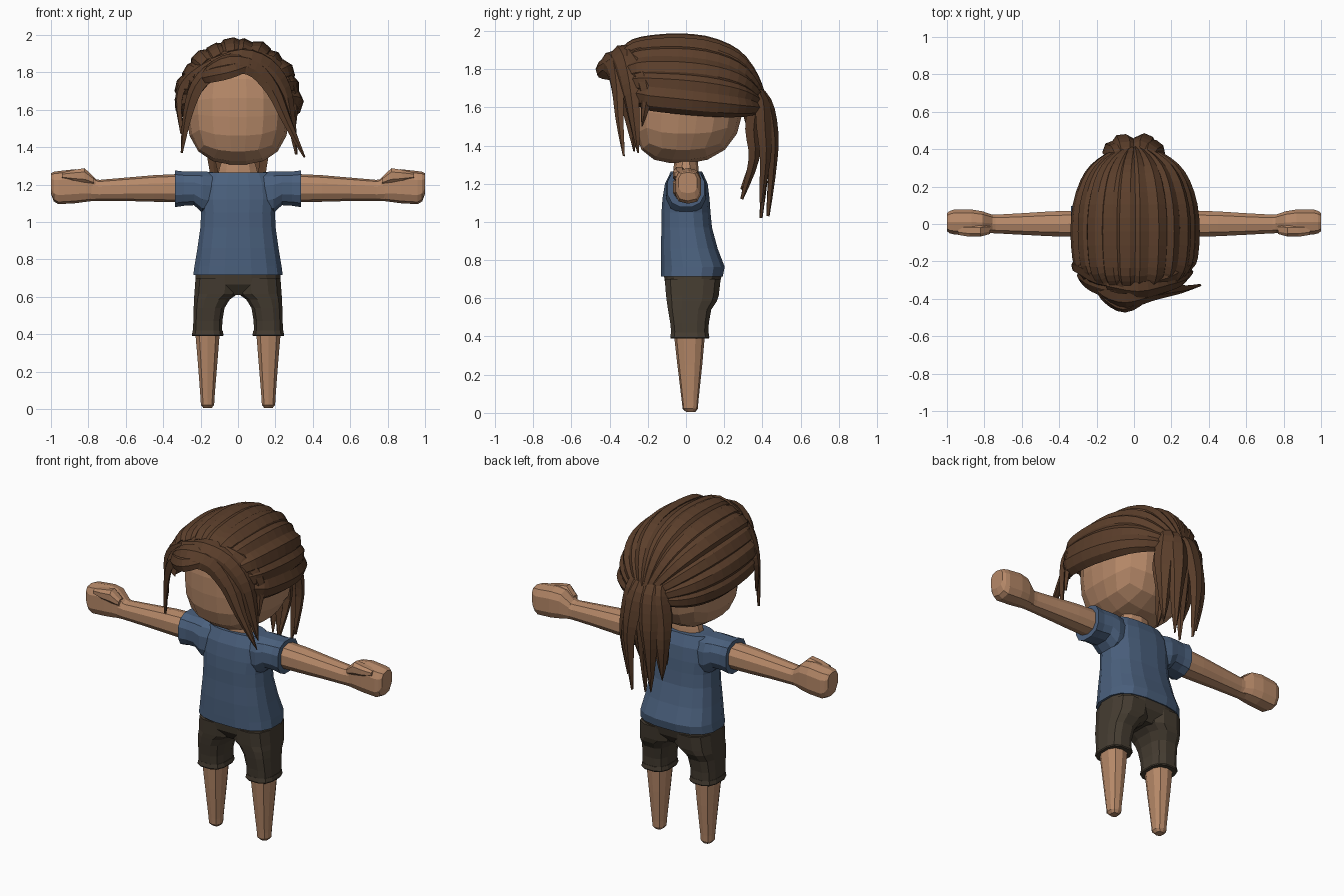
import bpy, bmesh, math
from mathutils import Vector


def material(name, rgb):
    m = bpy.data.materials.new(name)
    m.diffuse_color = (*rgb, 1)
    return m


SKIN = material("skin", (0.47, 0.25, 0.14))
SHIRT = material("blue_cloth", (0.069, 0.117, 0.205))
SHORTS = material("dark_cloth", (0.060, 0.046, 0.031))
HAIR = material("brown_hair", (0.105, 0.049, 0.024))


def finish(name, bm, mat, mirror=False):
    bmesh.ops.recalc_face_normals(bm, faces=bm.faces)
    me = bpy.data.meshes.new(name)
    bm.to_mesh(me)
    bm.free()
    me.materials.append(mat)
    ob = bpy.data.objects.new(name, me)
    bpy.context.collection.objects.link(ob)
    if mirror:
        ob.modifiers.new("Mirror", 'MIRROR').use_mirror_merge = False
    return ob


def skin_rings(bm, rings):
    """Join rings of points with quads and close both ends."""
    vs = [[bm.verts.new(p) for p in r] for r in rings]
    n = len(vs[0])
    for a, b in zip(vs, vs[1:]):
        for i in range(n):
            j = (i + 1) % n
            bm.faces.new((a[i], a[j], b[j], b[i]))
    bm.faces.new(vs[0])
    bm.faces.new(vs[-1])


def loft(name, mat, axis, rings, n=12, power=2.6, mirror=False):
    """Each ring: position on the axis, then low/high limits of the other two axes."""
    out = []
    for t, a0, a1, b0, b1 in rings:
        ring = []
        for i in range(n):
            ang = 2 * math.pi * (i + 0.5) / n
            c, s = math.cos(ang), math.sin(ang)
            c = math.copysign(abs(c) ** (2 / power), c)
            s = math.copysign(abs(s) ** (2 / power), s)
            a = (a0 + a1) / 2 + c * (a1 - a0) / 2
            b = (b0 + b1) / 2 + s * (b1 - b0) / 2
            ring.append((a, b, t) if axis == 'z' else (t, a, b))
        out.append(ring)
    bm = bmesh.new()
    skin_rings(bm, out)
    return finish(name, bm, mat, mirror)


def smooth_path(pts, steps):
    """Catmull-Rom points through the given path."""
    p = [Vector(q) for q in pts]
    p = [2 * p[0] - p[1]] + p + [2 * p[-1] - p[-2]]
    out = []
    for k in range(1, len(p) - 2):
        a, b, c, d = p[k - 1:k + 3]
        for s in range(steps):
            t = s / steps
            out.append(0.5 * (2 * b + (c - a) * t + (2 * a - 5 * b + 4 * c - d) * t * t
                              + (3 * b - a - 3 * c + d) * t ** 3))
    return out + [p[-2]]


def lock(bm, pts, width, thick, centre, start=0.5, tip=0.04, steps=3, twist=0.0):
    """One flattened tapering lock of hair, its broad side facing away from centre."""
    path = smooth_path(pts, steps)
    m = len(path) - 1
    rings = []
    for k, p in enumerate(path):
        u = k / m
        tan = (path[min(k + 1, m)] - path[max(k - 1, 0)]).normalized()
        side = tan.cross(p - Vector(centre)).normalized()
        nor = side.cross(tan).normalized()
        side = side * math.cos(twist) + nor * math.sin(twist)
        nor = side.cross(tan).normalized()
        if u < 0.35:
            f = start + (1 - start) * math.sin(u / 0.35 * math.pi / 2)
        else:
            f = tip + (1 - tip) * max(0, math.cos((u - 0.35) / 0.65 * math.pi / 2)) ** 0.8
        w, h = width * f, thick * (0.3 + 0.7 * f)
        rings.append([p + side * w * a + nor * h * b for a, b in
                      ((1, -0.3), (0.5, 0.75), (-0.35, 1), (-1, -0.1), (-0.4, -0.6), (0.5, -0.6))])
    skin_rings(bm, rings)


# Head: rounded block, flatter face, chin pushed forward
bm = bmesh.new()
bmesh.ops.create_cube(bm, size=2)
bmesh.ops.subdivide_edges(bm, edges=bm.edges[:], cuts=4, use_grid_fill=True)
for v in bm.verts:
    q = Vector([math.tan(c * math.pi / 4.4) for c in v.co])
    q /= sum(abs(c) ** 2.6 for c in q) ** (1 / 2.6)
    low = max(0, -q.z)
    v.co = (q.x * 0.278, 0.012 + q.y * 0.285 - 0.045 * low ** 2, 1.613 + q.z * 0.308)
finish("head", bm, SKIN)

# Neck
loft("neck", SKIN, 'z', [(1.22, -0.12, 0.12, -0.07, 0.07), (1.285, -0.105, 0.105, -0.065, 0.065),
                         (1.38, -0.075, 0.075, -0.055, 0.055)], 10, 2)

# Shirt body and sleeves
loft("shirt_body", SHIRT, 'z', [
    (0.715, -0.243, 0.243, -0.133, 0.195), (0.765, -0.236, 0.236, -0.134, 0.205),
    (0.86, -0.220, 0.220, -0.134, 0.168), (0.97, -0.204, 0.204, -0.130, 0.138),
    (1.05, -0.200, 0.200, -0.130, 0.130), (1.12, -0.208, 0.208, -0.125, 0.125),
    (1.20, -0.20, 0.20, -0.112, 0.115), (1.265, -0.17, 0.17, -0.08, 0.085)], 16, 2.7)
loft("sleeve", SHIRT, 'x', [
    (0.09, -0.08, 0.085, 1.03, 1.265), (0.19, -0.108, 0.108, 1.045, 1.274),
    (0.235, -0.102, 0.102, 1.087, 1.272), (0.29, -0.096, 0.096, 1.084, 1.272),
    (0.337, -0.1, 0.1, 1.076, 1.278)], 12, 2.5, True)

# Arms, fists and thumbs
loft("arm", SKIN, 'x', [
    (0.30, -0.072, 0.075, 1.105, 1.257), (0.45, -0.068, 0.07, 1.108, 1.25),
    (0.60, -0.06, 0.06, 1.112, 1.237), (0.74, -0.052, 0.052, 1.113, 1.225),
    (0.80, -0.05, 0.055, 1.11, 1.235)], 10, 2.4, True)
loft("fist", SKIN, 'x', [
    (0.755, -0.045, 0.05, 1.118, 1.225), (0.81, -0.055, 0.07, 1.108, 1.275),
    (0.87, -0.058, 0.08, 1.10, 1.282), (0.96, -0.058, 0.08, 1.095, 1.272),
    (0.985, -0.052, 0.072, 1.11, 1.268), (1.0, -0.04, 0.06, 1.15, 1.26)], 10, 3, True)
loft("thumb", SKIN, 'x', [
    (0.77, -0.055, 0.0, 1.20, 1.24), (0.82, -0.069, 0.0, 1.205, 1.29),
    (0.88, -0.07, 0.0, 1.215, 1.28), (0.94, -0.06, 0.0, 1.23, 1.265)], 8, 2.5, True)

# Shorts: hips, trouser legs and turned hems
loft("shorts_hips", SHORTS, 'z', [
    (0.61, -0.18, 0.18, -0.07, 0.13), (0.665, -0.232, 0.232, -0.11, 0.175),
    (0.74, -0.228, 0.228, -0.12, 0.195)], 16, 2.8)
loft("shorts_leg", SHORTS, 'z', [
    (0.40, 0.083, 0.242, -0.078, 0.118), (0.47, 0.082, 0.241, -0.085, 0.122),
    (0.54, 0.070, 0.239, -0.097, 0.135), (0.585, 0.042, 0.238, -0.104, 0.165),
    (0.615, 0.0, 0.236, -0.108, 0.175), (0.70, -0.01, 0.23, -0.115, 0.185)], 12, 2.8, True)
loft("shorts_hem", SHORTS, 'z', [
    (0.39, 0.078, 0.246, -0.082, 0.122), (0.396, 0.075, 0.249, -0.085, 0.125),
    (0.42, 0.08, 0.244, -0.081, 0.121)], 12, 2.8, True)

# Lower legs
loft("lower_leg", SKIN, 'z', [
    (0.005, 0.14, 0.186, 0.0, 0.05), (0.022, 0.126, 0.2, -0.018, 0.062),
    (0.06, 0.124, 0.202, -0.022, 0.065), (0.25, 0.108, 0.217, -0.045, 0.085),
    (0.42, 0.094, 0.232, -0.064, 0.1)], 10, 2.5, True)

# Hair cap: broad locks combed from the hairline back to the tie
bm = bmesh.new()
COUNT = 12
for i in range(COUNT):
    f = 2 * i / (COUNT - 1) - 1
    ang = math.radians(92) * f
    grow = 0.985 if i % 2 else 0.96
    pts = []
    for y, s in ((-0.315, 0.80), (-0.27, 0.91), (-0.18, 0.97), (-0.04, 1.0), (0.10, 0.965),
                 (0.22, 0.85), (0.30, 0.69), (0.36, 0.45), (0.40, 0.2)):
        z0 = 1.665 - 0.10 * (y + 0.3)
        y += 0.05 * f * f * (y < -0.2)
        pts.append((0.325 * s * grow * math.sin(ang), y,
                    z0 + (1.965 - z0) * s * grow * math.cos(ang)))
    lock(bm, pts, 0.066, 0.028, (0, 0.0, 1.62), start=0.8, tip=0.35, steps=2,
         twist=0.2 * (1 if f < 0 else -1))
finish("hair_cap", bm, HAIR)

# Inner hair shell closing the gaps between locks
bm = bmesh.new()
bmesh.ops.create_uvsphere(bm, u_segments=16, v_segments=10, radius=1)
for v in bm.verts:
    y = 0.035 + v.co.y * 0.325
    v.co = (v.co.x * 0.308, y, 1.645 - 0.09 * y + max(v.co.z, -0.05) * 0.305)
bmesh.ops.bisect_plane(bm, geom=bm.verts[:] + bm.edges[:] + bm.faces[:], clear_inner=True,
                       plane_co=(0, -0.2, 1.80), plane_no=(0, 1, 0.35))
finish("hair_shell", bm, HAIR)

# Fringe: front roll and locks sweeping to both sides of the face
bm = bmesh.new()
C = (0, -0.1, 1.6)
for pts, w in (
    (((-0.21, -0.30, 1.72), (-0.15, -0.38, 1.80), (-0.04, -0.415, 1.85), (0.09, -0.38, 1.825),
      (0.19, -0.36, 1.71), (0.26, -0.35, 1.55), (0.355, -0.325, 1.345)), 0.066),
    (((-0.14, -0.33, 1.85), (0.02, -0.36, 1.89), (0.16, -0.33, 1.84), (0.25, -0.30, 1.72),
      (0.285, -0.275, 1.55), (0.31, -0.25, 1.36)), 0.066),
    (((0.03, -0.32, 1.90), (0.17, -0.29, 1.86), (0.27, -0.23, 1.76), (0.30, -0.21, 1.66),
      (0.30, -0.23, 1.50)), 0.055),
    (((0.0, -0.36, 1.88), (-0.13, -0.36, 1.82), (-0.22, -0.33, 1.73), (-0.27, -0.30, 1.58),
      (-0.30, -0.27, 1.37)), 0.062),
    (((-0.05, -0.32, 1.90), (-0.19, -0.29, 1.83), (-0.28, -0.24, 1.75), (-0.315, -0.23, 1.65),
      (-0.30, -0.25, 1.47)), 0.055),
    (((-0.20, -0.33, 1.77), (-0.14, -0.40, 1.79), (-0.05, -0.445, 1.81), (0.05, -0.40, 1.84),
      (0.10, -0.36, 1.87)), 0.05),
):
    lock(bm, pts, w, 0.026, C, start=0.6)
finish("fringe", bm, HAIR)

# Ponytail: broad pointed locks flowing out of the cap
bm = bmesh.new()
for x, y, drop in ((-0.125, 0.415, 1.12), (-0.07, 0.452, 1.05), (0.0, 0.415, 1.02), (0.07, 0.452, 1.03),
                   (0.125, 0.415, 1.10), (-0.085, 0.355, 1.17), (0.085, 0.355, 1.12)):
    pts = ((x * 0.6, 0.335, 1.72), (x * 0.7, 0.37 + (y - 0.355) * 0.45, 1.63),
           (x * 0.9, y - 0.005, 1.48), (x, y, 1.33), (x * 0.9, y - 0.025 - 0.04 * (y < 0.4), drop))
    lock(bm, pts, 0.068, 0.032, (0, 0.2, 1.4), start=0.55)
finish("ponytail", bm, HAIR)
loft("hair_tie", HAIR, 'z', [(1.52, -0.05, 0.05, 0.31, 0.39), (1.60, -0.075, 0.075, 0.29, 0.41),
                             (1.68, -0.065, 0.065, 0.28, 0.385)], 10, 2)
